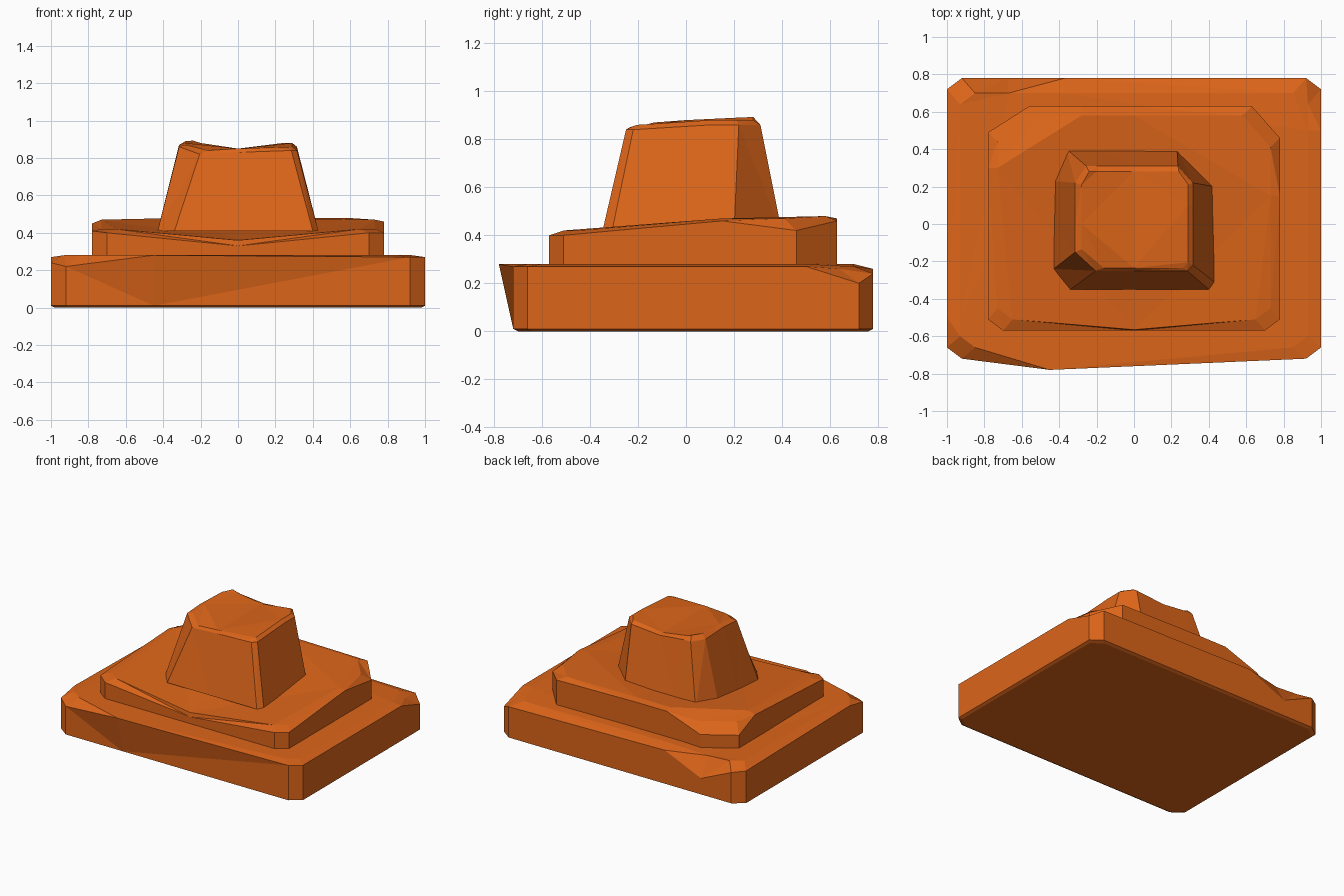
import bpy, bmesh

if "Cube" in bpy.data.objects:
    bpy.data.objects.remove(bpy.data.objects["Cube"])

mat = bpy.data.materials.new("orange_stone")
mat.diffuse_color = (0.72, 0.13, 0.01, 1)
mat.use_nodes = True
mat.node_tree.nodes["Principled BSDF"].inputs["Base Color"].default_value = mat.diffuse_color


def ring(x0, x1, y0, y1, chamfers, mids, z, moves={}):
    """Chamfered rectangle with middle points on the sides: 13 points, counter-clockwise."""
    fl, fr, br, bl = [c if isinstance(c, tuple) else (c, c) for c in chamfers]
    f, r, b1, b2, l = mids
    xy = [(x0 + fl[0], y0), (f, y0), (x1 - fr[0], y0), (x1, y0 + fr[1]), (x1, r),
          (x1, y1 - br[1]), (x1 - br[0], y1), (b1, y1), (b2, y1),
          (x0 + bl[0], y1), (x0, y1 - bl[1]), (x0, l), (x0, y0 + fl[1])]
    zs = z if isinstance(z, list) else [z] * 13
    pts = [(x, y, h) for (x, y), h in zip(xy, zs)]
    for i, p in moves.items():
        pts[i] = p
    return pts


def block(name, rings):
    """Loft the rings; the top cap is creased from front to back."""
    bm = bmesh.new()
    loops = [[bm.verts.new(p) for p in r] for r in rings]
    for a, b in zip(loops, loops[1:]):
        for i in range(13):
            j = (i + 1) % 13
            bm.faces.new((a[i], a[j], b[j], b[i]))
    bm.faces.new(loops[0][::-1])
    top = loops[-1]
    bm.faces.new(top[1:8])
    bm.faces.new(top[7:] + top[:2])
    bmesh.ops.triangulate(bm, faces=bm.faces[:])
    bmesh.ops.recalc_face_normals(bm, faces=bm.faces[:])
    me = bpy.data.meshes.new(name)
    bm.to_mesh(me)
    bm.free()
    me.materials.append(mat)
    ob = bpy.data.objects.new(name, me)
    bpy.context.collection.objects.link(ob)
    return ob


# Wide base slab with a leaning front edge and chipped rear corner
c = [(.08, .06)] * 4
m = (-.45, .5, -.37, -.67, -.5)
block("base_slab", [
    ring(-.98, .98, -.70, .76, c, m, 0),
    ring(-1, 1, -.72, .78, c, m, .01),
    ring(-1, 1, -.72, .78, c, m,
         [.22, .28, .27, .27, .27, .20, .24, .26, .13, .24, .25, .27, .24],
         {1: (-.45, -.78, .28)}),
    ring(-.93, .93, -.66, .70, c, m,
         [.28, .28, .28, .28, .28, .26, .27, .28, .27, .28, .28, .28, .28]),
])

# Middle step, rising to the back with a sagging front edge
c = [(.08, .06), (.08, .06), (.15, .17), (.22, .14)]
m = (0, .15, 0, -.28, .30)
block("middle_step", [
    ring(-.78, .78, -.57, .63, c, m, .25),
    ring(-.78, .78, -.57, .63, c, m,
         [.40, .33, .40, .40, .46, .42, .46, .47, .47, .37, .37, .45, .41]),
    ring(-.73, .73, -.51, .58, c, m,
         [.42, .36, .42, .42, .47, .47, .48, .48, .48, .44, .44, .47, .42],
         {1: (0, -.565, .36)}),
])

# Tapered top stone with a notched crown
block("top_stone", [
    ring(-.43, .43, -.35, .40, [(.09, .11), (.03, .04), (.20, .20), (.07, .17)],
         (0, .1, 0, -.2, 0), .41),
    ring(-.315, .315, -.25, .31, [(.11, .10), (.03, .03), (.08, .09), (.06, .09)],
         (0, .1, 0, -.2, 0),
         [.82, .83, .84, .84, .86, .86, .86, .84, .86, .86, .86, .87, .86]),
    ring(-.28, .29, -.235, .28, [(.12, .10), (.03, .03), (.05, .07), (.04, .07)],
         (0, .1, 0, -.2, 0),
         [.84, .85, .85, .86, .88, .88, .88, .85, .88, .893, .89, .88, .87]),
])
